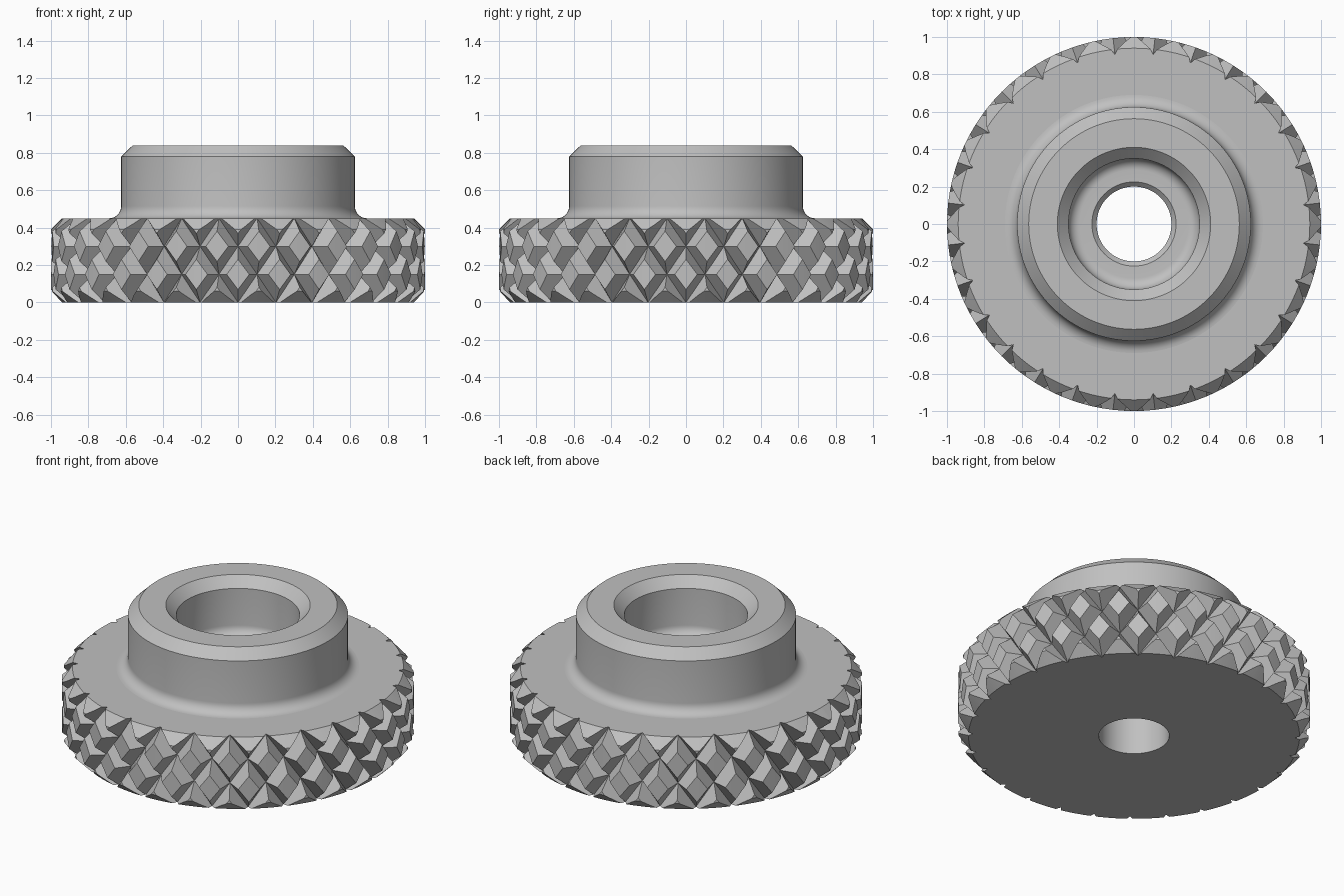
import bpy, bmesh, math
from mathutils import Vector

if "Cube" in bpy.data.objects:
    bpy.data.objects.remove(bpy.data.objects["Cube"], do_unlink=True)

steel = bpy.data.materials.new("grey steel")
steel.use_nodes = True
GREY = (0.53, 0.53, 0.53, 1)
steel.diffuse_color = GREY
steel.node_tree.nodes["Principled BSDF"].inputs["Base Color"].default_value = GREY

SEGMENTS = 128
TEETH = 28
PITCH = 2 * math.pi / TEETH
ROW = 0.15           # height between groove crossings
FLAT = 0.54          # share of each diamond left as flat top
GROOVE_R = 0.912


def finish(bm, name):
    bmesh.ops.recalc_face_normals(bm, faces=bm.faces)
    mesh = bpy.data.meshes.new(name)
    bm.to_mesh(mesh)
    bm.free()
    mesh.materials.append(steel)
    obj = bpy.data.objects.new(name, mesh)
    bpy.context.collection.objects.link(obj)
    return obj


def lathe(name, profile, closed):
    """Spin an (r, z) profile about the z axis."""
    bm = bmesh.new()
    rings = []
    for i in range(SEGMENTS):
        a = 2 * math.pi * i / SEGMENTS
        rings.append([bm.verts.new((r * math.cos(a), r * math.sin(a), z)) for r, z in profile])
    count = len(profile)
    for i, ring in enumerate(rings):
        after = rings[(i + 1) % SEGMENTS]
        for j in range(count if closed else count - 1):
            k = (j + 1) % count
            bm.faces.new((ring[j], after[j], after[k], ring[k]))
    return finish(bm, name)


def arc(cr, cz, radius, start, end, steps=8):
    angles = [math.radians(start + (end - start) * i / steps) for i in range(steps + 1)]
    return [(cr + radius * math.cos(a), cz + radius * math.sin(a)) for a in angles]


def select_only(obj):
    bpy.ops.object.select_all(action="DESELECT")
    obj.select_set(True)
    bpy.context.view_layer.objects.active = obj


def knurl_solid(first, last):
    """Cylinder covered in flat-topped diamond pyramids."""
    bm = bmesh.new()

    def point(r, turn, row):
        a = turn * PITCH
        return bm.verts.new((r * math.cos(a), r * math.sin(a), row * ROW))

    valley = {}
    for row in range(first - 1, last + 2):
        for k in range(TEETH):
            valley[row, k * 2 + row % 2] = point(GROOVE_R, k + (row % 2) / 2, row)

    def crossing(row, half):
        half %= 2 * TEETH
        return valley[row, half]

    for row in range(first, last + 1):
        for k in range(TEETH):
            half = 2 * k + (row + 1) % 2
            steps = ((1, 0), (0, 1), (-1, 0), (0, -1))
            outer = [crossing(row + dz, half + da) for da, dz in steps]
            inner = [point(1, (half + da * FLAT) / 2, row + dz * FLAT) for da, dz in steps]
            for i in range(4):
                j = (i + 1) % 4
                bm.faces.new((outer[i], outer[j], inner[j], inner[i]))
            bm.faces.new((inner[0], inner[1], inner[3]))
            bm.faces.new((inner[1], inner[2], inner[3]))
    # End caps fan out from the axis
    rims = [e for e in bm.edges if e.is_boundary]
    for upper in (False, True):
        tip = bm.verts.new((0, 0, (last + 0.5 if upper else first - 0.5) * ROW))
        for e in rims:
            if (e.verts[0].co.z > 0.2) == upper:
                bm.faces.new((e.verts[0], e.verts[1], tip))
    return finish(bm, "knurl_tool")


# Knurled disc: chamfered blank intersected with the diamond pattern
disc = lathe("knurled_disc", [(0.2, 0), (0.94, 0), (1.02, 0.08), (1.02, 0.37),
                              (0.94, 0.45), (0.2, 0.45)], True)
tool = knurl_solid(-1, 4)
cut = disc.modifiers.new("knurl", "BOOLEAN")
cut.operation = "INTERSECT"
cut.solver = "EXACT"
cut.object = tool
select_only(disc)
bpy.ops.object.modifier_apply(modifier=cut.name)
bpy.data.objects.remove(tool, do_unlink=True)

# Collar: filleted foot, chamfered rim, counterbore and through hole
collar_profile = (arc(0.69, 0.515, 0.065, 270, 180)
                  + [(0.625, 0.78), (0.563, 0.84), (0.41, 0.84), (0.35, 0.78)]
                  + arc(0.29, 0.55, 0.06, 0, -90)
                  + [(0.225, 0.49), (0.2, 0.465), (0.2, 0.45)])
collar = lathe("collar", collar_profile, False)

for part in (disc, collar):
    select_only(part)
    bpy.ops.object.shade_smooth_by_angle(angle=math.radians(25))
